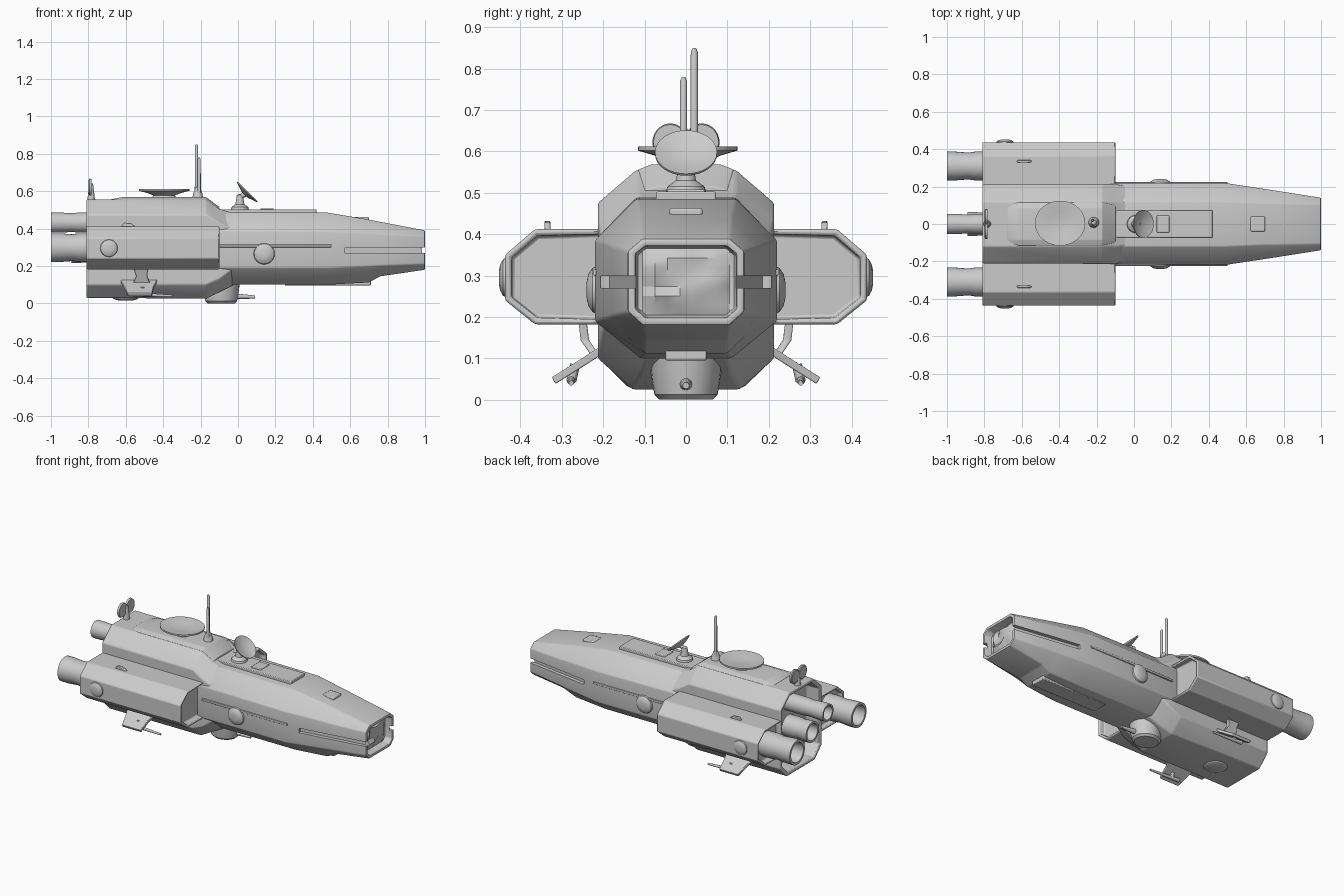
import bpy, bmesh, math, random
from mathutils import Vector, Matrix

if "Cube" in bpy.data.objects:
    bpy.data.objects.remove(bpy.data.objects["Cube"])

random.seed(4)


def finish(name, bm, bevel=0.0):
    bmesh.ops.remove_doubles(bm, verts=bm.verts, dist=1e-5)
    me = bpy.data.meshes.new(name)
    bm.to_mesh(me)
    bm.free()
    ob = bpy.data.objects.new(name, me)
    bpy.context.collection.objects.link(ob)
    if bevel:
        m = ob.modifiers.new("soft_edges", 'BEVEL')
        m.width, m.segments, m.limit_method = bevel, 2, 'ANGLE'
        m.angle_limit = math.radians(20)
    return ob


def octagon(ht, zt, hw, zh, zl, hb, zb):
    right = [(hb, zb), (hw, zl), (hw, zh), (ht, zt)]
    return right + [(-y, z) for y, z in reversed(right)]


def loft(name, sections, front=None, back=None, bevel=0.006):
    """Skin (x, outline) sections; front/back = (rim, depth) of a recessed end."""
    bm = bmesh.new()
    rings = [[bm.verts.new((x, y, z)) for y, z in pts] for x, pts in sections]
    n = len(rings[0])
    for a, b in zip(rings, rings[1:]):
        for i in range(n):
            j = (i + 1) % n
            bm.faces.new((a[i], a[j], b[j], b[i]))
    ends = [(bm.faces.new(rings[0]), back), (bm.faces.new(rings[-1]), front)]
    bmesh.ops.recalc_face_normals(bm, faces=bm.faces)
    for face, recess in ends:
        if recess:
            bmesh.ops.inset_individual(bm, faces=[face], thickness=recess[0])
            bmesh.ops.inset_individual(bm, faces=[face], thickness=0.004, depth=-recess[1])
    return finish(name, bm, bevel)


def lathe(name, profile, loc, axis=(0, 0, 1), n=28, scale=(1, 1)):
    """Revolve (radius, height) points about an axis."""
    bm = bmesh.new()
    rings = [[bm.verts.new((r * scale[0] * math.cos(2 * math.pi * i / n),
                            r * scale[1] * math.sin(2 * math.pi * i / n), h))
              for i in range(n)] for r, h in profile]
    for a, b in zip(rings, rings[1:]):
        for i in range(n):
            j = (i + 1) % n
            bm.faces.new((a[i], a[j], b[j], b[i]))
    bmesh.ops.remove_doubles(bm, verts=bm.verts, dist=1e-5)
    bmesh.ops.recalc_face_normals(bm, faces=bm.faces)
    rot = Vector(axis).to_track_quat('Z', 'Y').to_matrix().to_4x4()
    bm.transform(Matrix.Translation(loc) @ rot)
    return finish(name, bm)


def rod(name, a, b, r0, r1=None, n=12):
    d = Vector(b) - Vector(a)
    r1 = r0 if r1 is None else r1
    return lathe(name, [(0, 0), (r0, 0), (r1, d.length), (0, d.length)], a, d, n)


def box(name, x, y, z, bevel=0.004, turn=0.0):
    bm = bmesh.new()
    bmesh.ops.create_cube(bm, size=1)
    c = [sum(v) / 2 for v in (x, y, z)]
    bm.transform(Matrix.Translation(c) @ Matrix.Rotation(turn, 4, 'Z')
                 @ Matrix.Diagonal((x[1] - x[0], y[1] - y[0], z[1] - z[0], 1)))
    return finish(name, bm, bevel)


def plate(name, outline, thick):
    """Thin slab through 3D outline points, thickened along `thick`."""
    bm = bmesh.new()
    f = bm.faces.new([bm.verts.new(Vector(p) - Vector(thick) / 2) for p in outline])
    ext = bmesh.ops.extrude_face_region(bm, geom=[f])["geom"]
    bmesh.ops.translate(bm, vec=thick, verts=[v for v in ext if isinstance(v, bmesh.types.BMVert)])
    bmesh.ops.recalc_face_normals(bm, faces=bm.faces)
    return finish(name, bm, 0.003)


# Forward hull with recessed nose
forward = loft("forward_hull", [
    (-0.25, octagon(0.12, 0.49, 0.215, 0.39, 0.19, 0.11, 0.10)),
    (0.48, octagon(0.12, 0.485, 0.22, 0.385, 0.19, 0.11, 0.10)),
    (0.70, octagon(0.11, 0.448, 0.187, 0.375, 0.20, 0.10, 0.112)),
    (0.76, octagon(0.11, 0.436, 0.178, 0.37, 0.203, 0.10, 0.145)),
    (1.00, octagon(0.105, 0.39, 0.14, 0.36, 0.212, 0.105, 0.18))], front=(0.02, 0.05))

# Slots along both sides of the nose
for s in (1, -1):
    cut = box("slot_cutter", (0.57, 1.07), (s * 0.17 - 0.024, s * 0.17 + 0.024),
              (0.27, 0.299), 0, -s * math.atan2(0.08, 0.52))
    m = forward.modifiers.new("slot", 'BOOLEAN')
    m.operation, m.object, m.solver = 'DIFFERENCE', cut, 'EXACT'
    bpy.context.view_layer.objects.active = forward
    if s == -1:
        for mod in list(forward.modifiers):
            bpy.ops.object.modifier_apply(modifier=mod.name)
for o in [o for o in bpy.data.objects if o.name.startswith("slot_cutter")]:
    bpy.data.objects.remove(o)

# Crumpled machinery inside the nose
bm = bmesh.new()
bmesh.ops.create_grid(bm, x_segments=7, y_segments=7, size=1)
for v in bm.verts:
    x, y = v.co.x, v.co.y
    edge = max(abs(x), abs(y)) > 0.99
    v.co = (0.952 if edge else 0.958 + random.random() * 0.022, x * 0.105, 0.285 + y * 0.08)
finish("nose_machinery", bm)

# Rear hull, hollow at the stern
loft("rear_hull", [
    (-0.81, octagon(0.12, 0.555, 0.21, 0.475, 0.10, 0.14, 0.03)),
    (-0.17, octagon(0.12, 0.555, 0.213, 0.475, 0.10, 0.13, 0.025)),
    (-0.10, octagon(0.12, 0.505, 0.213, 0.43, 0.13, 0.11, 0.06)),
    (-0.02, octagon(0.11, 0.48, 0.20, 0.385, 0.19, 0.10, 0.10))], back=(0.025, 0.09))
loft("upper_deck", [
    (-0.68, octagon(0.08, 0.556, 0.10, 0.55, 0.545, 0.10, 0.54)),
    (-0.62, octagon(0.085, 0.568, 0.115, 0.556, 0.545, 0.10, 0.54)),
    (-0.17, octagon(0.085, 0.568, 0.115, 0.556, 0.545, 0.10, 0.54)),
    (-0.10, octagon(0.07, 0.515, 0.10, 0.505, 0.48, 0.10, 0.47))], bevel=0.003)

# Spine and belly panels
box("spine_panel", (-0.16, 0.42), (-0.072, 0.072), (0.46, 0.503))
box("spine_locker", (0.12, 0.19), (-0.045, 0.045), (0.49, 0.508))
box("belly_panel", (0.25, 0.71), (-0.05, 0.05), (0.095, 0.15))
box("nose_hatch", (0.62, 0.70), (-0.04, 0.04), (0.44, 0.463), 0.006)

# Engine nozzles: (y, z, radius, rear x)
for y, z, r, x in ((0.31, 0.298, 0.077, -1), (-0.31, 0.298, 0.077, -1),
                   (0, 0.432, 0.054, -1), (0, 0.28, 0.065, -0.89)):
    L = -0.70 - x
    lathe("engine_nozzle", [(0, 0), (r, 0), (r, L * 0.5), (r * 0.93, L * 0.62), (r, L * 0.85),
                            (r, L), (r * 0.8, L), (r * 0.74, L - 0.09), (0, L - 0.09)],
          (-0.70, y, z), (-1, 0, 0))

dome = [(1, 0), (0.92, 0.45), (0.65, 0.85), (0.35, 1), (0, 1)]
for s in (1, -1):
    # Side pods with recessed ends
    pts = [(0.19, 0.182), (0.365, 0.182), (0.437, 0.24), (0.437, 0.35), (0.365, 0.412), (0.19, 0.412)]
    pts = [(s * y, z) for y, z in pts]
    loft("side_pod", [(-0.81, pts), (-0.10, pts)], front=(0.016, 0.035), back=(0.016, 0.03))
    plate("pod_fin", [(-0.63, s * 0.335, 0.405), (-0.54, s * 0.335, 0.405),
                      (-0.57, s * 0.335, 0.428), (-0.61, s * 0.335, 0.432)], (0, 0.014, 0))
    # Blisters on pods and forward hull
    lathe("pod_blister", [(r * 0.048, h * 0.018) for r, h in dome], (-0.69, s * 0.434, 0.295), (0, s, 0))
    lathe("hull_blister", [(r * 0.058, h * 0.026) for r, h in dome], (0.14, s * 0.214, 0.265), (0, s, 0))
    # Side rail leading to the nose slot
    box("side_rail", (-0.1, 0.5), (s * 0.218 - 0.006, s * 0.218 + 0.006), (0.30, 0.315), 0.003)

    # Under-wing fin with struts and gun
    plate("wing_fin", [(-0.63, s * 0.20, 0.122), (-0.43, s * 0.20, 0.122), (-0.45, s * 0.25, 0.09),
                       (-0.46, s * 0.32, 0.046), (-0.59, s * 0.32, 0.046), (-0.61, s * 0.25, 0.09)],
          (0, s * 0.009, 0.016))
    plate("fin_strut", [(-0.56, s * 0.222, 0.11), (-0.47, s * 0.222, 0.11), (-0.485, s * 0.243, 0.145),
                        (-0.48, s * 0.25, 0.19), (-0.56, s * 0.25, 0.19), (-0.545, s * 0.243, 0.145)],
          (0, 0.02, 0))
    rod("fin_gun", (-0.56, s * 0.277, 0.048), (-0.35, s * 0.277, 0.04), 0.012, 0.006)
    rod("gun_mount", (-0.51, s * 0.277, 0.045), (-0.51, s * 0.268, 0.085), 0.012)

    # Twin stern sensor petals
    lathe("stern_sensor", [(0, -0.008), (0.045, -0.008), (0.048, 0.004), (0.04, 0.008), (0, 0.002)],
          (-0.79, s * 0.038, 0.622), (-1, 0, 0), scale=(0.9, 0.95))
rod("stern_sensor_post", (-0.785, 0, 0.54), (-0.785, 0, 0.64), 0.022, 0.01)

# Belly turret and dome
lathe("belly_turret", [(0, 0.11), (0.10, 0.11), (0.092, 0.05), (0.085, 0.012), (0.072, 0), (0, 0)],
      (-0.09, 0, 0), scale=(1, 0.9))
rod("turret_gun", (-0.02, 0, 0.038), (0.09, 0, 0.034), 0.016, 0.008)
lathe("belly_dome", [(r * 0.07, h * 0.016) for r, h in dome], (-0.6, 0, 0.031), (0, 0, -1))

# Flat radar dish
lathe("radar_dish", [(0, -0.05), (0.07, -0.05), (0.055, -0.025), (0.085, -0.012), (0.128, 0),
                     (0.128, 0.01), (0.118, 0.01), (0.06, -0.003), (0, -0.006)],
      (-0.395, 0.004, 0.602), n=40, scale=(1.05, 0.94))

# Tilted dish on a pedestal
tilt = Vector((0.7, 0, 0.71))
lathe("tracking_dish", [(0, -0.022), (0.03, -0.016), (0.075, 0), (0.075, 0.006), (0.04, -0.006), (0, -0.01)],
      (0.048, 0, 0.594), tilt, n=32)
lathe("dish_pedestal", [(0.05, 0), (0.045, 0.02), (0.024, 0.035), (0.016, 0.085), (0, 0.09)], (0.01, 0, 0.495))
rod("dish_arm", (0.012, 0, 0.57), (0.04, 0, 0.585), 0.014)

# Antenna masts
lathe("mast_base", [(0.03, 0), (0.024, 0.03), (0.012, 0.06), (0, 0.065)], (-0.215, 0.008, 0.56))
for name, x, y, top in (("tall_mast", -0.222, 0.02, 0.85), ("short_mast", -0.208, -0.006, 0.78)):
    lathe(name, [(0.0095, 0), (0.0085, top - 0.56), (0.004, top - 0.55), (0, top - 0.55)], (x, y, 0.55), n=12)

# Smooth shading with crisp edges
for o in bpy.data.objects:
    o.select_set(o.type == 'MESH')
bpy.context.view_layer.objects.active = forward
bpy.ops.object.shade_smooth_by_angle(angle=math.radians(30))
